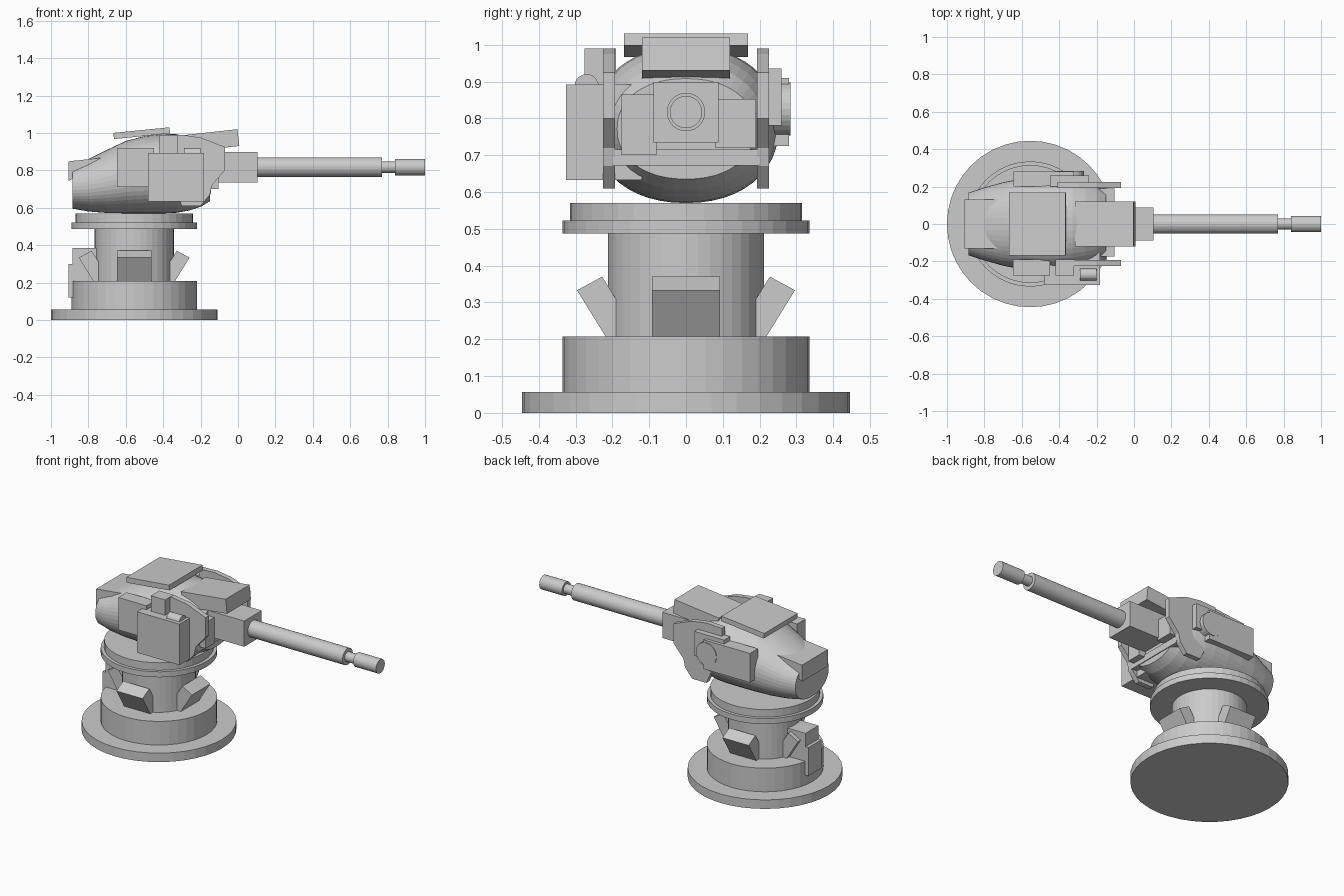
import bpy, bmesh, math
from mathutils import Matrix, Vector

if "Cube" in bpy.data.objects:
    bpy.data.objects.remove(bpy.data.objects["Cube"])

CX = -0.555      # turret axis
BZ = 0.817       # barrel axis height


def finish(name, bm):
    bmesh.ops.recalc_face_normals(bm, faces=bm.faces)
    me = bpy.data.meshes.new(name)
    bm.to_mesh(me)
    bm.free()
    ob = bpy.data.objects.new(name, me)
    bpy.context.collection.objects.link(ob)
    return ob


def prism(name, pts, y0, y1, mat=None):
    """Extrude an (x, z) outline from y0 to y1."""
    bm = bmesh.new()
    a = [bm.verts.new((x, y0, z)) for x, z in pts]
    b = [bm.verts.new((x, y1, z)) for x, z in pts]
    bm.faces.new(a)
    bm.faces.new(b[::-1])
    n = len(pts)
    for i in range(n):
        j = (i + 1) % n
        bm.faces.new((a[i], b[i], b[j], a[j]))
    if mat:
        bm.transform(mat)
    return finish(name, bm)


def box(name, x0, x1, y0, y1, z0, z1):
    return prism(name, [(x0, z0), (x1, z0), (x1, z1), (x0, z1)], y0, y1)


def cylinder(name, start, end, r, seg=32):
    start, end = Vector(start), Vector(end)
    axis = end - start
    bm = bmesh.new()
    rot = Vector((0, 0, 1)).rotation_difference(axis).to_matrix().to_4x4()
    bmesh.ops.create_cone(bm, cap_ends=True, segments=seg, radius1=r, radius2=r,
                          depth=axis.length,
                          matrix=Matrix.Translation((start + end) / 2) @ rot)
    return finish(name, bm)


# Pedestal discs, neck and bearing rings
for name, r, z0, z1 in (("base_plate", .445, 0, .057), ("base_drum", .335, .057, .207),
                        ("neck", .212, .207, .487), ("lower_ring", .335, .487, .522),
                        ("upper_ring", .315, .522, .57)):
    cylinder(name, (CX, 0, z0), (CX, 0, z1), r, 40)

# Four slanted braces around the neck
for i in range(4):
    m = Matrix.Translation((CX, 0, 0)) @ Matrix.Rotation(i * math.pi / 2, 4, 'Z')
    prism("neck_brace", [(.228, .37), (.296, .333), (.217, .205), (.14, .205), (.14, .23)],
          -.092, .092, m)

# Junction boxes behind the pedestal
box("rear_lower_box", -.905, -.8, -.065, .065, .12, .30)
box("rear_upper_box", -.885, -.75, -.065, .065, .207, .385)

# Turret body lofted along x: station, bottom, top, half width
stations = [(-.885, .595, .83, .167), (-.8, .58, .86, .195), (-.7, .572, .91, .223),
            (-.6, .57, .957, .242), (-.5, .57, .983, .252), (-.4, .57, .995, .253),
            (-.33, .573, .993, .247), (-.26, .585, .975, .232), (-.2, .605, .948, .213),
            (-.15, .635, .908, .187)]
bm = bmesh.new()
rings = []
N = 48
for x, zb, zt, ry in stations:
    ring = []
    for k in range(N):
        t = 2 * math.pi * k / N
        c, s = math.cos(t), math.sin(t)
        p = 0.92
        ring.append(bm.verts.new((x, ry * math.copysign(abs(c) ** p, c),
                    (zb + zt) / 2 + (zt - zb) / 2 * math.copysign(abs(s) ** p, s))))
    rings.append(ring)
for a, b in zip(rings, rings[1:]):
    for k in range(N):
        bm.faces.new((a[k], a[(k + 1) % N], b[(k + 1) % N], b[k]))
bm.faces.new(rings[0])
bm.faces.new(rings[-1])
finish("turret_body", bm)

# Rear housing and roof plates
prism("rear_housing", [(-.905, .743), (-.885, .755), (-.72, .755), (-.72, .868), (-.905, .848)],
      -.13, .13)
prism("roof_hatch", [(-.667, 1.0), (-.367, 1.03), (-.363, .998), (-.663, .967)], -.168, .168)
prism("gun_cover", [(-.315, .985), (-.003, 1.02), (.007, .93), (-.305, .895)], -.12, .12)

# Barrel group
box("gun_housing", -.25, .105, -.088, .088, .735, .898)
cylinder("barrel", (.1, 0, BZ), (.77, 0, BZ), .052)
cylinder("barrel_neck", (.76, 0, BZ), (.85, 0, BZ), .03)
cylinder("muzzle", (.84, 0, BZ), (1.0, 0, BZ), .044)
box("left_cheek", -.3, -.105, -.175, -.08, .70, .865)
box("right_cheek", -.3, -.105, .08, .19, .72, .853)
box("cross_bar", -.25, -.145, -.2, .2, .672, .715)

# Side shields, mirrored
shield = [(-.41, .985), (-.3, .99), (-.2, .975), (-.07, .925), (-.07, .80), (-.14, .72),
          (-.15, .67), (-.2, .61), (-.3, .61), (-.34, .70), (-.41, .80)]
for s in (-1, 1):
    prism("side_shield", shield, s * .193, s * .225)

# Equipment on the front (-y) flank
box("ammo_box", -.48, -.183, -.326, -.12, .632, .892)
box("ammo_feed", -.42, -.32, -.275, -.19, .85, .99)
cylinder("ammo_roller", (-.29, -.27, .887), (-.2, -.27, .887), .033, 20)
box("left_side_panel", -.648, -.45, -.275, -.19, .712, .918)

# Equipment on the back (+y) flank
box("right_side_panel", -.645, -.32, .2, .28, .725, .91)
box("right_side_block", -.45, -.24, .2, .26, .78, .935)
cylinder("side_disc", (-.34, .2, .825), (-.34, .284, .825), .072, 28)
